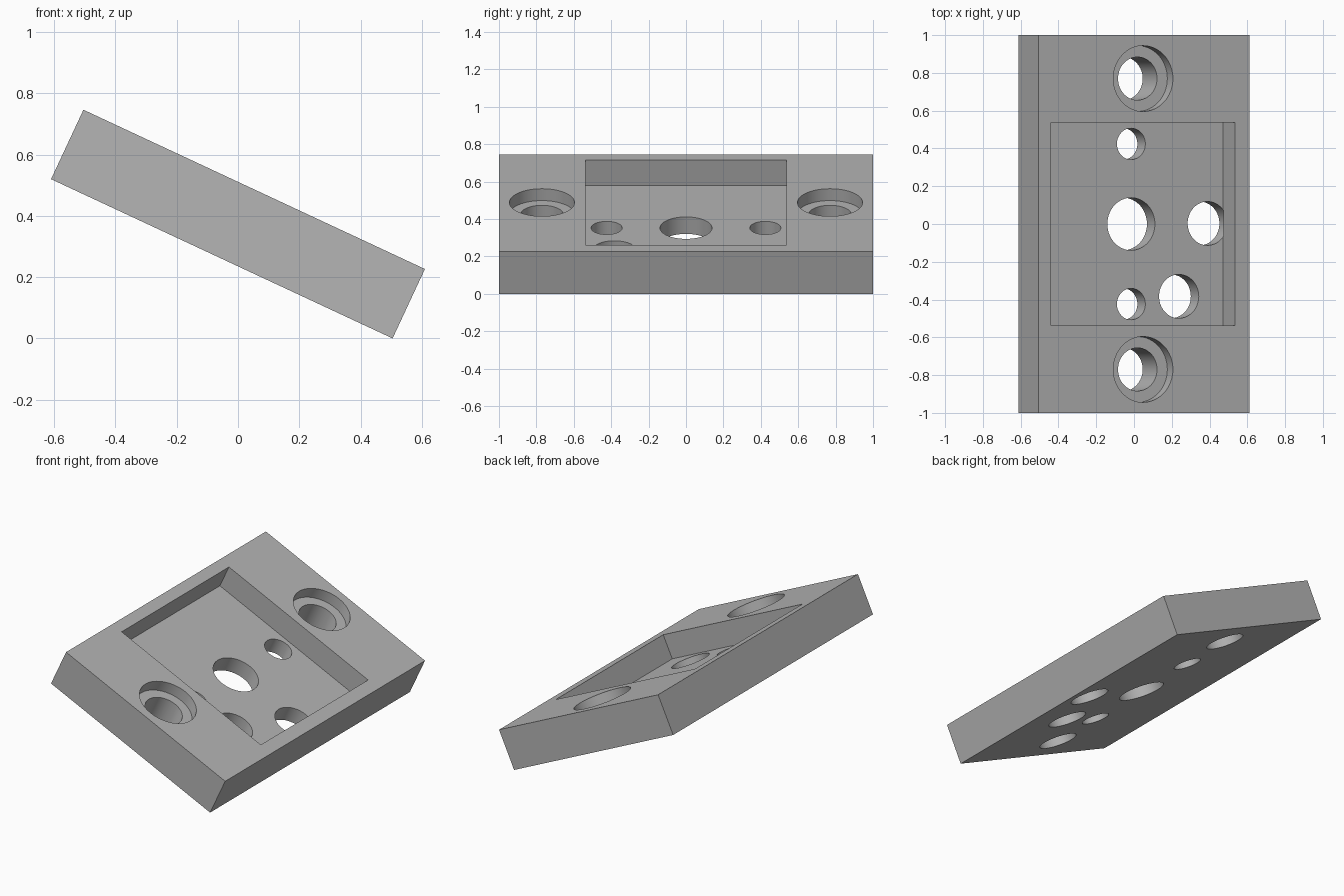
import bpy
import math
from mathutils import Matrix

cube = bpy.data.objects.get("Cube")
if cube:
    bpy.data.objects.remove(cube, do_unlink=True)

WIDTH, LENGTH, THICK = 1.23, 2.0, 0.25
TILT = math.radians(25)
TOP, BOTTOM = THICK / 2, -THICK / 2
POCKET_FLOOR = TOP - 0.15
BORE_FLOOR = TOP - 0.07
OVER = 0.1  # cutter overshoot beyond the faces

grey = bpy.data.materials.new("machined grey")
grey.use_nodes = True
colour = (0.46, 0.46, 0.46, 1)
grey.diffuse_color = colour
grey.node_tree.nodes["Principled BSDF"].inputs["Base Color"].default_value = colour


def box(name, x0, x1, y0, y1, z0, z1):
    bpy.ops.mesh.primitive_cube_add(size=1)
    ob = bpy.context.object
    ob.name = name
    size = Matrix.Diagonal((x1 - x0, y1 - y0, z1 - z0, 1))
    centre = Matrix.Translation(((x0 + x1) / 2, (y0 + y1) / 2, (z0 + z1) / 2))
    ob.data.transform(centre @ size)
    return ob


def cylinder(name, x, y, radius, z0, z1):
    bpy.ops.mesh.primitive_cylinder_add(vertices=64, radius=radius, depth=z1 - z0)
    ob = bpy.context.object
    ob.name = name
    ob.data.transform(Matrix.Translation((x, y, (z0 + z1) / 2)))
    return ob


def cut(target, cutter):
    cutter.hide_render = True
    mod = target.modifiers.new("cut", "BOOLEAN")
    mod.operation = "DIFFERENCE"
    mod.solver = "EXACT"
    mod.object = cutter
    bpy.context.view_layer.objects.active = target
    bpy.ops.object.modifier_apply(modifier=mod.name)
    bpy.data.objects.remove(cutter, do_unlink=True)


# Plate, with the shallow rectangular pocket in its upper face
plate = box("mounting_plate", -WIDTH / 2, WIDTH / 2, -LENGTH / 2, LENGTH / 2, BOTTOM, TOP)
plate.data.materials.append(grey)
cut(plate, box("pocket_cutter", -0.543, 0.533, -0.537, 0.537, POCKET_FLOOR, TOP + OVER))

# Counterbored screw holes at both ends, small pin holes in the pocket
for side in (-1, 1):
    cut(plate, cylinder("counterbore_cutter", -0.005, side * 0.77, 0.174, BORE_FLOOR, TOP + OVER))
    cut(plate, cylinder("screw_hole_cutter", -0.005, side * 0.77, 0.114, BOTTOM - OVER, TOP))
    cut(plate, cylinder("pin_hole_cutter", -0.005, side * 0.424, 0.083, BOTTOM - OVER, TOP))

# Central hole and offset hole through the pocket floor
cut(plate, cylinder("centre_hole_cutter", -0.005, 0, 0.139, BOTTOM - OVER, TOP))
cut(plate, cylinder("offset_hole_cutter", 0.274, -0.383, 0.116, BOTTOM - OVER, TOP))

# Edge hole, bored from below and running slightly under the pocket wall
cut(plate, cylinder("edge_hole_cutter", 0.441, 0.003, 0.116, BOTTOM - OVER, POCKET_FLOOR + 0.001))

# Tilt the plate so that its lower long edge rests on the ground
height = WIDTH * math.sin(TILT) + THICK * math.cos(TILT)
plate.data.transform(Matrix.Translation((0, 0, height / 2)) @ Matrix.Rotation(TILT, 4, "Y"))

bpy.ops.object.select_all(action="DESELECT")
plate.select_set(True)
bpy.context.view_layer.objects.active = plate
bpy.ops.object.shade_smooth_by_angle(angle=math.radians(30))
